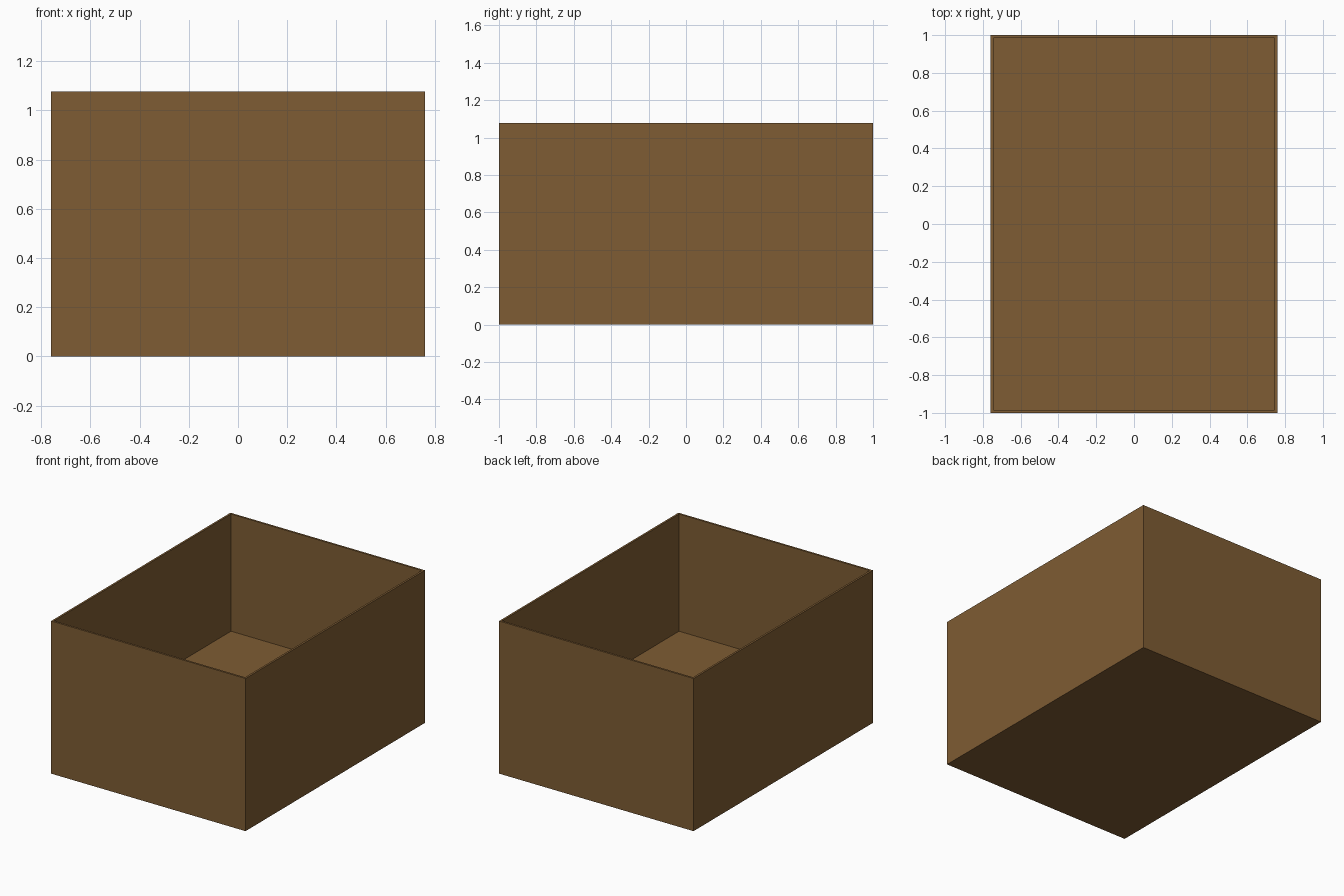
import bpy, bmesh

if "Cube" in bpy.data.objects:
    bpy.data.objects.remove(bpy.data.objects["Cube"])

WIDTH, DEPTH, HEIGHT = 1.518, 2.0, 1.077
WALL, FLOOR = 0.02, 0.25

# Open box: solid block with its top face inset and sunk to the floor level
bm = bmesh.new()
bmesh.ops.create_cube(bm, size=1)
bmesh.ops.scale(bm, verts=bm.verts, vec=(WIDTH, DEPTH, HEIGHT))
bmesh.ops.translate(bm, verts=bm.verts, vec=(0, 0, HEIGHT / 2))
bm.normal_update()
top = max(bm.faces, key=lambda f: f.calc_center_median().z)
bmesh.ops.inset_region(bm, faces=[top], thickness=WALL)
floor = bmesh.ops.extrude_discrete_faces(bm, faces=[top])["faces"][0]
for v in floor.verts:
    v.co.z = FLOOR
bmesh.ops.recalc_face_normals(bm, faces=bm.faces)

mesh = bpy.data.meshes.new("open_box")
bm.to_mesh(mesh)
bm.free()
box = bpy.data.objects.new("open_box", mesh)
bpy.context.collection.objects.link(box)

# Brown cardboard
mat = bpy.data.materials.new("brown")
mat.diffuse_color = (0.21, 0.107, 0.033, 1)
mat.use_nodes = True
mat.node_tree.nodes["Principled BSDF"].inputs["Base Color"].default_value = mat.diffuse_color
mesh.materials.append(mat)
